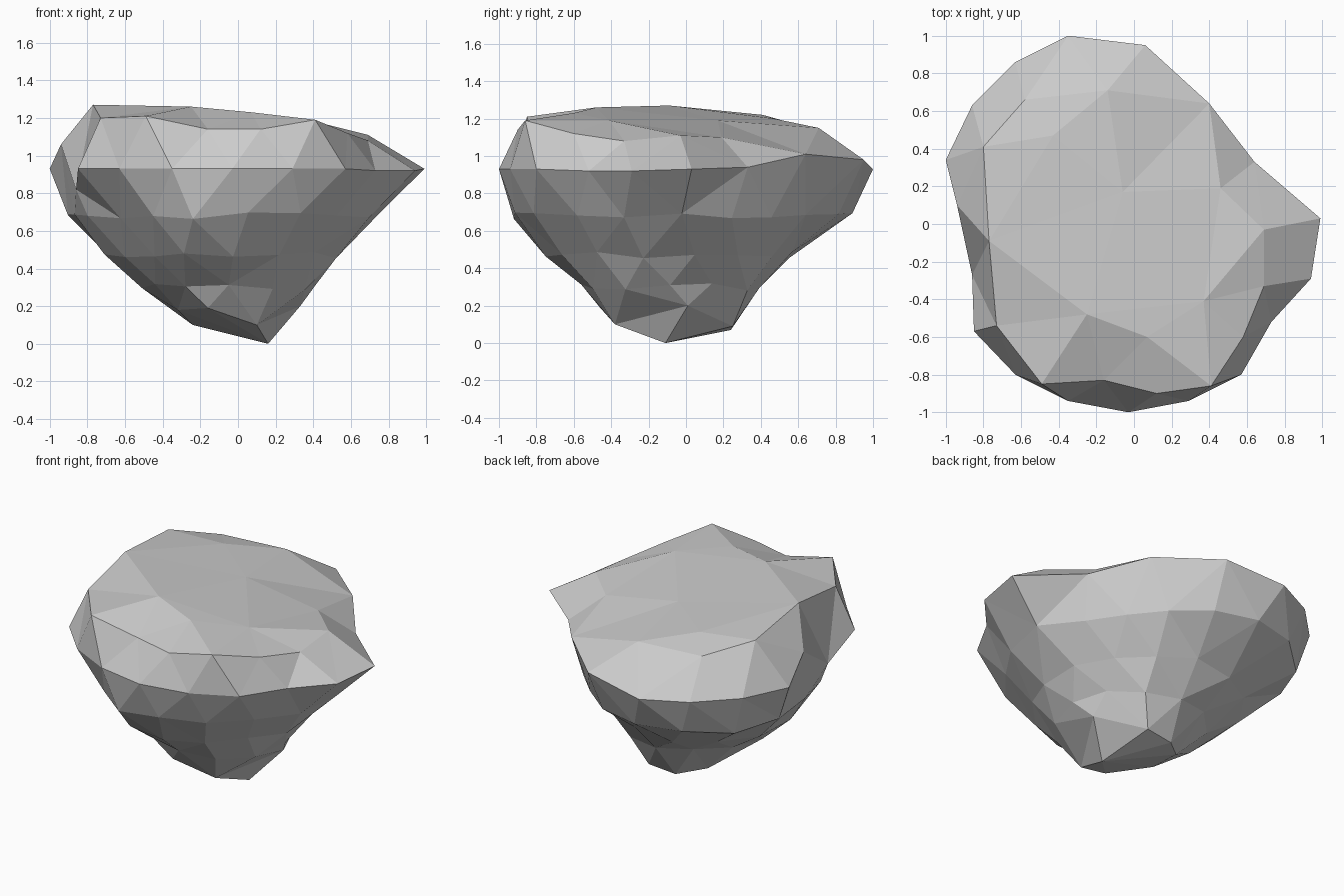
import bpy, bmesh, math, random
from mathutils import Vector
from mathutils.geometry import delaunay_2d_cdt

if "Cube" in bpy.data.objects:
    bpy.data.objects.remove(bpy.data.objects["Cube"])

random.seed(4)

# widest outline, counter-clockwise from the right-hand spike
outline = [(.99, .03, .93), (.64, .33, .94), (.40, .64, 1.01), (.06, .95, .98),
           (-.35, 1.0, .93), (-.63, .86, .93), (-.86, .63, .93), (-1.0, .34, .93),
           (-.94, .10, 1.06), (-.86, -.27, .82), (-.85, -.57, .93), (-.63, -.80, .93),
           (-.35, -.94, .93), (-.03, -1.0, .93), (.29, -.94, .93), (.57, -.80, .93),
           (.73, -.52, .92), (.94, -.29, .92)]
# crest running round the top, from back left to right
crest = [(-.58, .66, 1.15), (-.80, .41, 1.22), (-.77, -.09, 1.27), (-.73, -.54, 1.20),
         (-.49, -.85, 1.21), (-.16, -.83, 1.14), (.12, -.90, 1.14), (.41, -.86, 1.19),
         (.58, -.60, 1.12), (.69, -.33, 1.08), (.69, -.03, 1.11), (.46, .19, 1.10)]
# points on the gently sloping top
plateau = [(-.25, -.48, 1.26), (.07, -.60, 1.23), (.37, -.41, 1.19),
           (-.06, .17, 1.19), (-.43, .47, 1.20), (-.14, .71, 1.15)]
# lower rings: z, count, x min, x max, y min, y max, roundness,
# and how far the flattened front-left and back-right flanks reach
rings = [(.68, 18, -.93, .75, -.92, .89, .3, .81, .63),
         (.47, 15, -.71, .52, -.75, .57, .75, .67, .48),
         (.30, 12, -.51, .41, -.56, .39, 1, .54, .35)]
# lowest ring around the tip
base = [(.33, .01, .20), (.10, .25, .09), (-.09, .24, .07), (-.24, .11, .10),
        (-.32, -.20, .18), (-.16, -.46, .19), (.10, -.38, .10)]


def angle(p, c=(0, 0)):
    return math.atan2(p[1] - c[1], p[0] - c[0]) % math.tau


polar = sorted((angle(p), math.hypot(p[0], p[1])) for p in outline)
polar = [(polar[-1][0] - math.tau, polar[-1][1])] + polar + [(polar[0][0] + math.tau, polar[0][1])]


def radius(t):
    for (a, r), (b, s) in zip(polar, polar[1:]):
        if a <= t <= b:
            return r + (s - r) * (t - a) / (b - a)


def make_ring(z, n, x0, x1, y0, y1, k, left, right, shift):
    pts = []
    for i in range(n):
        t = (i + shift) * math.tau / n % math.tau
        r = (radius(t) * (1 - k) + k) * random.uniform(.99, 1.01)
        pts.append((r * math.cos(t), r * math.sin(t)))
    xs, ys = zip(*pts)
    fit = lambda v, vs, a, b: a + (b - a) * (v - min(vs)) / (max(vs) - min(vs))
    out = []
    for x, y in pts:
        p = Vector((fit(x, xs, x0, x1), fit(y, ys, y0, y1), z + random.uniform(-.02, .02)))
        flank = Vector((.81, .58, 0))
        d = p.dot(flank)
        p += flank * (max(-left, min(right, d)) - d)
        p.x = max(p.x, -.87 - .11 * p.y)    # flat left side
        out.append(p)
    return out


bm = bmesh.new()


def stitch(a, b):
    """Join two rings of different counts with triangles along the shortest diagonals."""
    start = min(range(len(b)), key=lambda k: (b[k].co - a[0].co).length)
    b = b[start:] + b[:start + 1]
    a = a + a[:1]
    i = j = 0
    while i < len(a) - 1 or j < len(b) - 1:
        if j == len(b) - 1 or (i < len(a) - 1 and
                               (a[i + 1].co - b[j].co).length <= (a[i].co - b[j + 1].co).length):
            bm.faces.new((a[i], a[i + 1], b[j]))
            i += 1
        else:
            bm.faces.new((a[i], b[j + 1], b[j]))
            j += 1


# faceted top
pts = outline + crest + plateau
verts = [bm.verts.new(p) for p in pts]
n = len(outline)
edges = [(i, (i + 1) % n) for i in range(n)]
edges += [(n + i, n + i + 1) for i in range(len(crest) - 1)] + [(n + len(crest) - 1, 2)]
_, _, faces, origin, _, _ = delaunay_2d_cdt([Vector(p[:2]) for p in pts], edges, [], 1, 1e-5)
for f in faces:
    bm.faces.new([verts[origin[i][0]] for i in f])

# tapering underside
upper = verts[:n]
for points in [make_ring(*s, shift=.5 * (i % 2)) for i, s in enumerate(rings)] + [base]:
    lower = [bm.verts.new(p) for p in points]
    stitch(upper, lower)
    upper = lower
tip = bm.verts.new((.16, -.11, 0))
for a, b in zip(upper, upper[1:] + upper[:1]):
    bm.faces.new((a, b, tip))

bmesh.ops.recalc_face_normals(bm, faces=bm.faces)
mesh = bpy.data.meshes.new("rock")
bm.to_mesh(mesh)
bm.free()
bpy.context.collection.objects.link(bpy.data.objects.new("rock", mesh))
